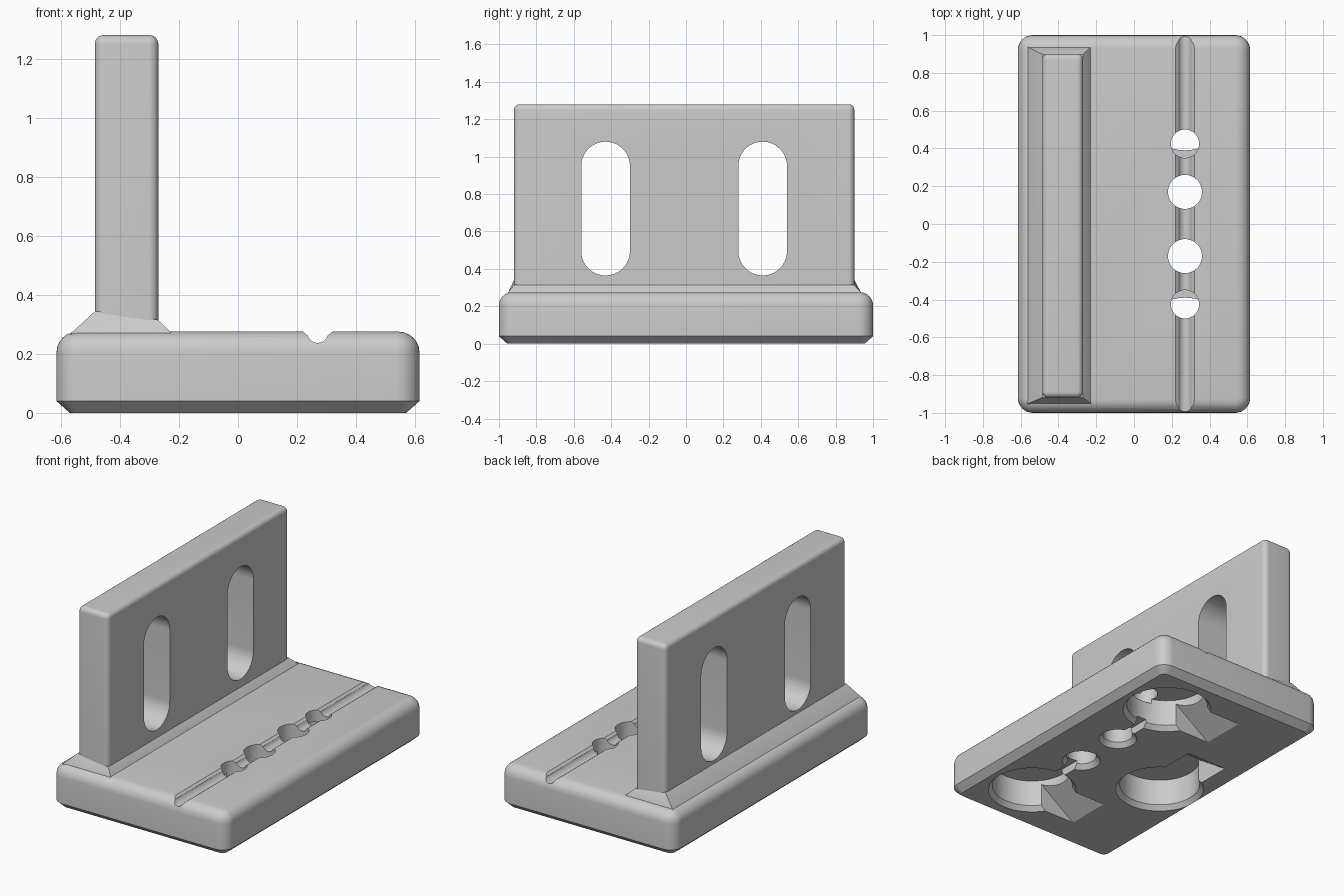
import bpy, bmesh, math
from mathutils import Matrix, Vector

cube = bpy.data.objects.get("Cube")
if cube:
    bpy.data.objects.remove(cube, do_unlink=True)

grey = bpy.data.materials.new("plain_grey")
grey.use_nodes = True
grey.diffuse_color = (0.6, 0.6, 0.6, 1)
grey.node_tree.nodes["Principled BSDF"].inputs["Base Color"].default_value = (0.6, 0.6, 0.6, 1)


def loft(name, rings):
    """Closed solid through rings of matching 3D points."""
    bm = bmesh.new()
    loops = [[bm.verts.new(p) for p in ring] for ring in rings]
    n = len(loops[0])
    for a, b in zip(loops, loops[1:]):
        for i in range(n):
            j = (i + 1) % n
            bm.faces.new((a[i], a[j], b[j], b[i]))
    bm.faces.new(loops[0][::-1])
    bm.faces.new(loops[-1])
    bmesh.ops.recalc_face_normals(bm, faces=bm.faces)
    mesh = bpy.data.meshes.new(name)
    bm.to_mesh(mesh)
    bm.free()
    mesh.materials.append(grey)
    obj = bpy.data.objects.new(name, mesh)
    bpy.context.collection.objects.link(obj)
    return obj


def circle(x, y, r, z, n=48):
    return [(x + r * math.cos(math.tau * i / n), y + r * math.sin(math.tau * i / n), z) for i in range(n)]


def rounded_rect(hx, hy, r, z, cx=0, cy=0, steps=8):
    pts = []
    for k, (sx, sy) in enumerate([(1, 1), (-1, 1), (-1, -1), (1, -1)]):
        for i in range(steps + 1):
            a = math.pi / 2 * (k + i / steps)
            pts.append((cx + sx * (hx - r) + r * math.cos(a), cy + sy * (hy - r) + r * math.sin(a), z))
    return pts


def box_ring(x0, x1, y0, y1, za, zb):
    return [(x0, y0, za), (x1, y0, zb), (x1, y1, zb), (x0, y1, za)]


def rounded_top(r, top, steps=6):
    """Inset and height pairs for a rounded upper edge."""
    return [(r * (1 - math.cos(a)), top - r + r * math.sin(a))
            for a in (math.pi / 2 * i / steps for i in range(steps + 1))]


def cut(target, cutter):
    cutter.hide_render = True
    mod = target.modifiers.new("cut", 'BOOLEAN')
    mod.operation = 'DIFFERENCE'
    mod.solver = 'EXACT'
    mod.object = cutter
    bpy.context.view_layer.objects.active = target
    bpy.ops.object.modifier_apply(modifier=mod.name)
    bpy.data.objects.remove(cutter, do_unlink=True)


# Base slab: chamfered underside, rounded corners and top edge
levels = [(0.045, 0.0), (0.0, 0.04)] + rounded_top(0.07, 0.275)
base = loft("base_plate", [rounded_rect(0.615 - i, 1 - i, 0.08 - i, z) for i, z in levels])

# Long groove with flared lips
groove = [(0.21, 0.3), (0.22, 0.275), (0.235, 0.263)]
groove += [(0.27 - 0.035 * math.cos(a), 0.272 - 0.035 * math.sin(a))
           for a in (math.pi * i / 12 for i in range(1, 12))]
groove += [(0.305, 0.263), (0.32, 0.275), (0.33, 0.3)]
cut(base, loft("groove_cutter", [[(x, y, z) for x, z in groove] for y in (-1.1, 1.1)]))

# Keyhole pockets underneath: counterbore, lead-in chamfer and entry ramp
for x, y, angle in [(0.27, 0.63, math.pi), (0.27, -0.63, math.pi), (-0.31, -0.13, math.pi / 2)]:
    cut(base, loft("pocket_cutter", [circle(x, y, 0.28, -0.02), circle(x, y, 0.24, 0.03),
                                     circle(x, y, 0.24, 0.2)]))
    place = Matrix.Translation((x, y, 0)) @ Matrix.Rotation(angle, 4, 'Z')
    ramp = [(0.0, -0.02), (0.46, -0.02), (0.44, 0.0), (0.16, 0.195), (0.0, 0.195)]
    cut(base, loft("ramp_cutter", [[place @ Vector((u, w, z)) for u, z in ramp]
                                   for w in (-0.143, 0.143)]))

for side in (-1, 1):
    # Through hole with countersunk underside
    y = 0.17 * side
    cut(base, loft("hole_cutter", [circle(0.27, y, 0.13, -0.02), circle(0.27, y, 0.09, 0.03),
                                   circle(0.27, y, 0.09, 0.4)]))
    # Upper hole that breaks into the pocket
    cut(base, loft("upper_hole_cutter", [circle(0.27, 0.425 * side, 0.075, z) for z in (0.17, 0.4)]))
    # Small channel joining hole and pocket
    lo, hi = sorted((0.2 * side, 0.45 * side))
    cut(base, loft("channel_cutter", [box_ring(0.235, 0.305, lo, hi, z, z) for z in (-0.02, 0.05)]))

# Upright wall with rounded edges and two slots
levels = [(0.0, 0.22)] + rounded_top(0.03, 1.28)
wall = loft("upright_wall", [rounded_rect(0.1075 - i, 0.91 - i, 0.032 - i, z, -0.3775, -0.01)
                             for i, z in levels])
for y in (-0.43, 0.41):
    slot = rounded_rect(0.13, 0.3575, 0.1299, 0, y, 0.7225, 16)
    cut(wall, loft("slot_cutter", [[(x, u, v) for u, v, _ in slot] for x in (-0.6, -0.1)]))

# Sloped foot where the wall meets the base
foot = loft("wall_foot", [box_ring(-0.57, -0.22, -0.955, 0.94, 0.26, 0.26),
                          box_ring(-0.56, -0.23, -0.95, 0.935, 0.275, 0.275),
                          box_ring(-0.484, -0.271, -0.918, 0.898, 0.345, 0.315)])

bpy.ops.object.select_all(action='DESELECT')
for obj in (base, wall, foot):
    obj.select_set(True)
bpy.context.view_layer.objects.active = base
bpy.ops.object.shade_smooth_by_angle(angle=math.radians(30))
